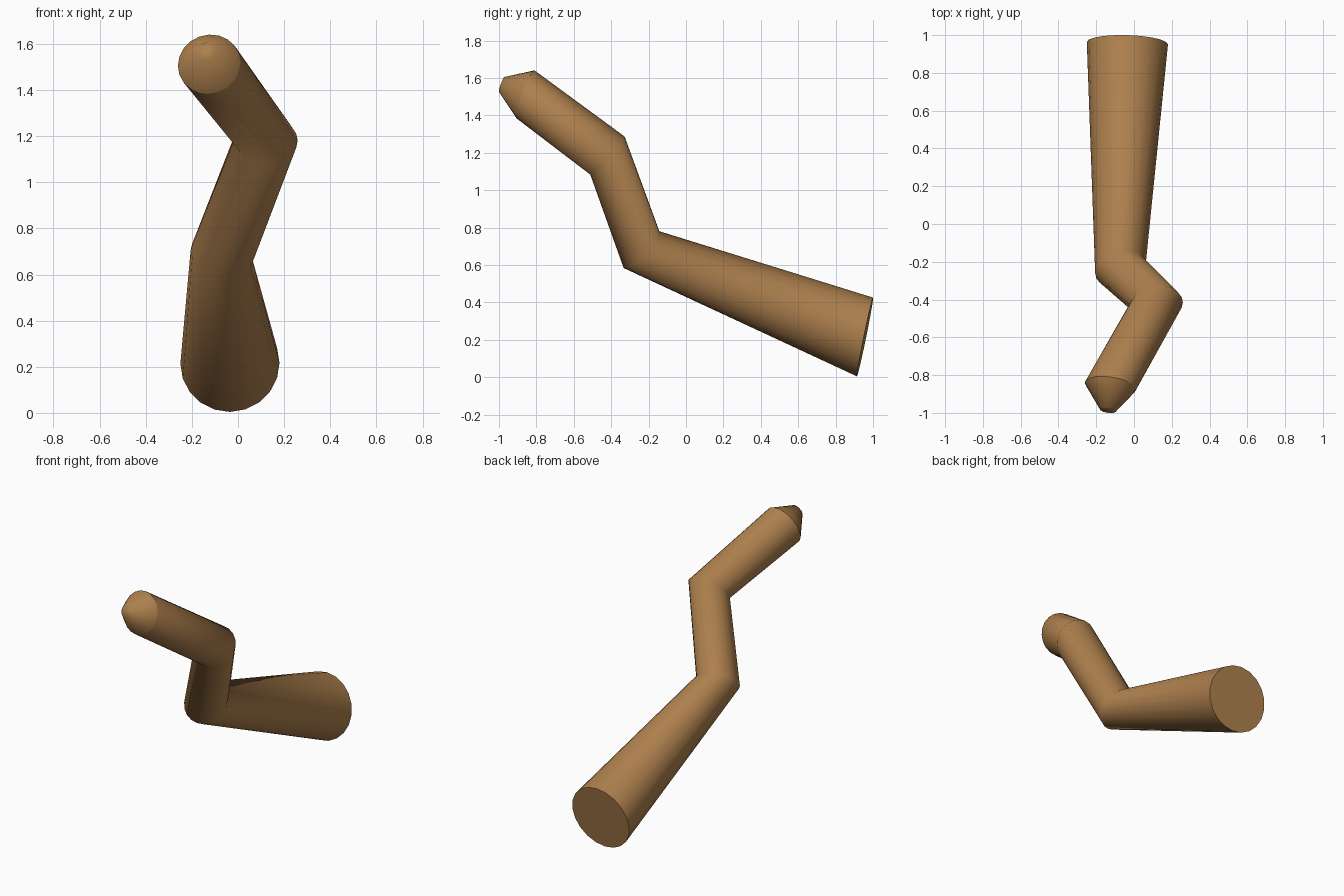
import bpy, bmesh, math
from mathutils import Vector

if "Cube" in bpy.data.objects:
    bpy.data.objects.remove(bpy.data.objects["Cube"])

SIDES = 20

wood = bpy.data.materials.new("warm brown")
wood.diffuse_color = (0.42, 0.215, 0.075, 1)
wood.use_nodes = True
wood.node_tree.nodes["Principled BSDF"].inputs["Base Color"].default_value = wood.diffuse_color

# Rings along the bent limb: centre, tilt normal, radius, hard edge
rings = [
    ((-0.035, 0.957, 0.215), (-0.03, -0.98, 0.20), 0.215, True),     # wide open end
    ((-0.072, -0.238, 0.682), (0.22, -0.70, 0.68), 0.137, False),    # lower bend
    ((0.122, -0.42, 1.185), (0.05, -0.74, 0.67), 0.137, False),      # upper bend
    ((-0.125, -0.858, 1.512), (-0.14, -0.93, 0.35), 0.137, True),    # shoulder of the tip
    ((-0.138, -0.985, 1.565), (-0.14, -0.93, 0.35), 0.043, False),   # blunt tip
]

bm = bmesh.new()
loops = []
for centre, normal, radius, hard in rings:
    n = Vector(normal).normalized()
    u = (Vector((1, 0, 0)) - n * n.x).normalized()
    v = n.cross(u)
    loop = []
    for i in range(SIDES):
        a = 2 * math.pi * i / SIDES
        loop.append(bm.verts.new(Vector(centre) + radius * (u * math.cos(a) + v * math.sin(a))))
    loops.append(loop)

# Skin between the rings
for a, b in zip(loops, loops[1:]):
    for i in range(SIDES):
        j = (i + 1) % SIDES
        bm.faces.new((a[i], a[j], b[j], b[i]))

# End caps
bm.faces.new(list(reversed(loops[0])))
bm.faces.new(loops[-1])
bmesh.ops.recalc_face_normals(bm, faces=bm.faces[:])

# Smooth shading with hard edges only at the base and the tip shoulder
for f in bm.faces:
    f.smooth = True
for loop, ring in zip(loops, rings):
    if ring[3]:
        for i in range(SIDES):
            bm.edges.get((loop[i], loop[(i + 1) % SIDES])).smooth = False

mesh = bpy.data.meshes.new("bent_limb")
bm.to_mesh(mesh)
bm.free()
mesh.materials.append(wood)
limb = bpy.data.objects.new("bent_limb", mesh)
bpy.context.collection.objects.link(limb)
